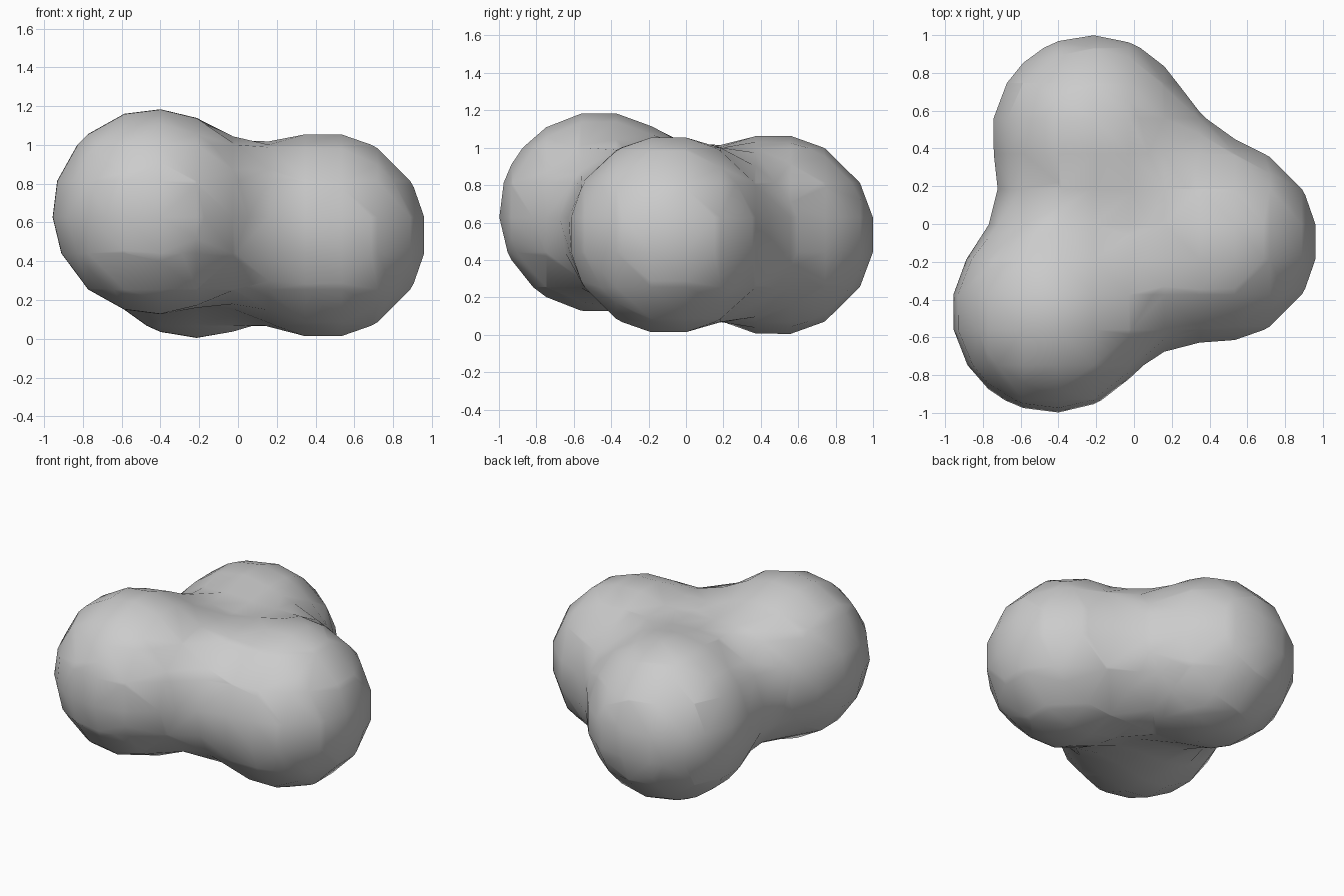
import bpy

cube = bpy.data.objects.get("Cube")
if cube:
    bpy.data.objects.remove(cube, do_unlink=True)

# Plain grey material
grey = bpy.data.materials.new("plain grey")
grey.use_nodes = True
colour = (0.6, 0.6, 0.6, 1.0)
grey.diffuse_color = colour
grey.node_tree.nodes["Principled BSDF"].inputs["Base Color"].default_value = colour

# Three equal balls that melt into each other
field = bpy.data.metaballs.new("blob_field")
field.resolution = field.render_resolution = 0.4
field.threshold = 0.6
for centre in [(0, 0, 0), (-1.42, 1.21, 0), (-1.86, -0.79, 0.26)]:
    ball = field.elements.new()
    ball.co = centre
    ball.radius = 2.0
    ball.stiffness = 2.0

source = bpy.data.objects.new("blob_source", field)
bpy.context.collection.objects.link(source)
source.scale = (0.4665,) * 3
source.location = (0.44, -0.094, 0.534)
bpy.context.view_layer.update()

# Turn the soft field into a coarse mesh
graph = bpy.context.evaluated_depsgraph_get()
mesh = bpy.data.meshes.new_from_object(source.evaluated_get(graph))
mesh.name = "melted_blob"
mesh.transform(source.matrix_world)
bpy.data.objects.remove(source, do_unlink=True)
bpy.data.metaballs.remove(field)

blob = bpy.data.objects.new("melted_blob", mesh)
bpy.context.collection.objects.link(blob)
mesh.materials.clear()
mesh.materials.append(grey)
mesh.shade_smooth()
